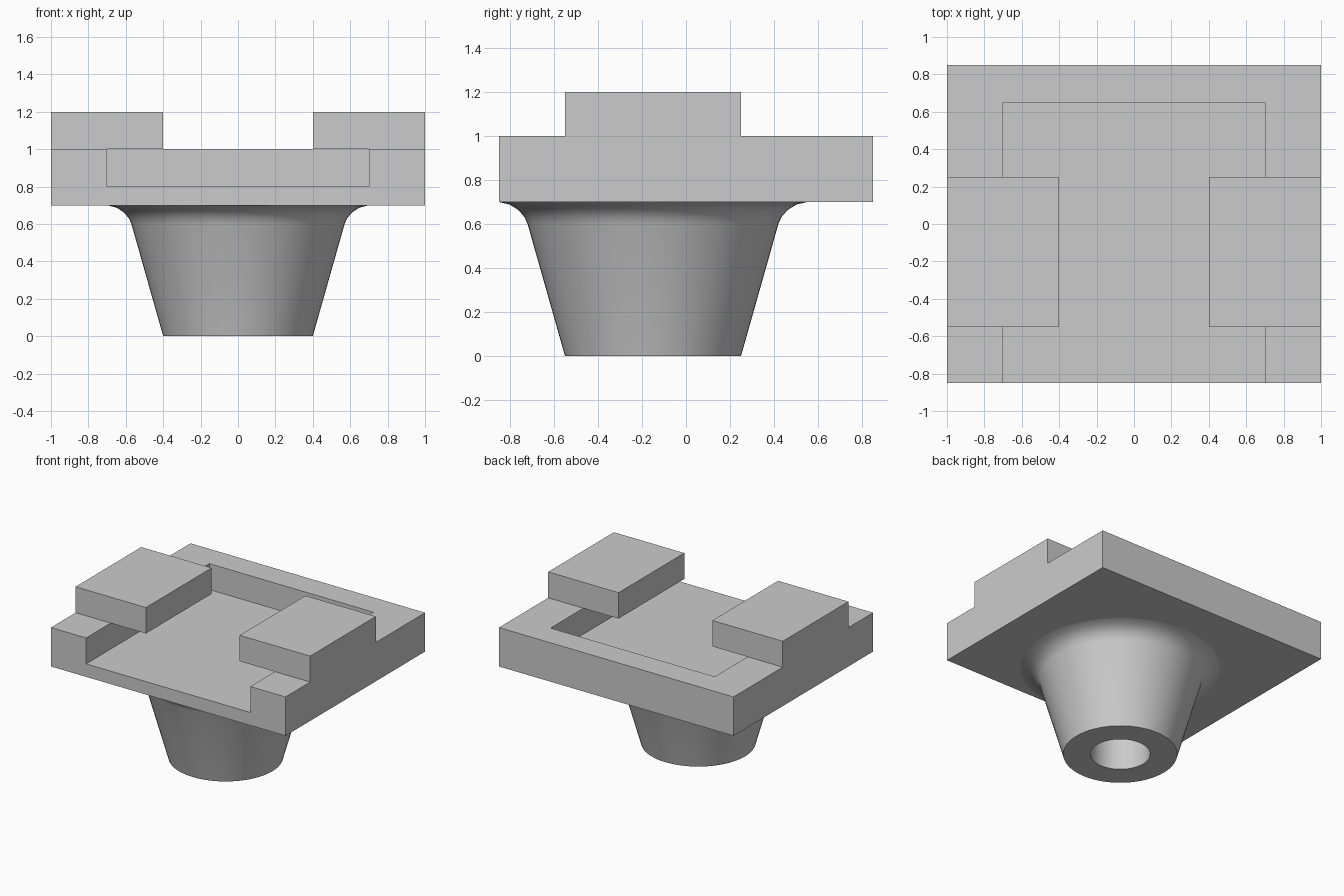
import bpy, bmesh, math

cube = bpy.data.objects.get("Cube")
if cube:
    bpy.data.objects.remove(cube, do_unlink=True)

grey = bpy.data.materials.new("plain_grey")
grey.use_nodes = True
COLOUR = (0.6, 0.6, 0.6, 1)
grey.diffuse_color = COLOUR
grey.node_tree.nodes["Principled BSDF"].inputs["Base Color"].default_value = COLOUR


def add_object(name, bm):
    mesh = bpy.data.meshes.new(name)
    bmesh.ops.recalc_face_normals(bm, faces=bm.faces)
    bm.to_mesh(mesh)
    bm.free()
    mesh.materials.append(grey)
    obj = bpy.data.objects.new(name, mesh)
    bpy.context.collection.objects.link(obj)
    return obj


def box(name, low, high):
    bm = bmesh.new()
    bmesh.ops.create_cube(bm, size=1)
    for v in bm.verts:
        v.co = [h if c > 0 else l for c, l, h in zip(v.co, low, high)]
    return add_object(name, bm)


def combine(target, tool, operation):
    mod = target.modifiers.new(operation.title(), 'BOOLEAN')
    mod.operation = operation
    mod.solver = 'EXACT'
    mod.object = tool
    bpy.context.view_layer.objects.active = target
    bpy.ops.object.modifier_apply(modifier=mod.name)
    bpy.data.objects.remove(tool, do_unlink=True)


# Mounting plate with a slot open to the front
plate = box("mounting_plate", (-1, -0.85, 0.7), (1, 0.85, 1))
slot = box("slot_cutter", (-0.7, -1, 0.8), (0.7, 0.65, 1.3))
combine(plate, slot, 'DIFFERENCE')

# Retaining blocks overhanging the slot on each side
for x_low, x_high in ((-1, -0.4), (0.4, 1)):
    block = box("retaining_block", (x_low, -0.55, 1), (x_high, 0.25, 1.2))
    combine(plate, block, 'UNION')

# Tapered stem with a blind bore and a flared fillet under the plate
profile = [(0, 0.5), (0.21, 0.5), (0.21, 0), (0.4, 0), (0.57, 0.6),
           (0.583, 0.63), (0.61, 0.662), (0.65, 0.688), (0.7, 0.7)]
bm = bmesh.new()
verts = [bm.verts.new((r, 0, z)) for r, z in profile]
edges = [bm.edges.new(pair) for pair in zip(verts, verts[1:])]
bmesh.ops.spin(bm, geom=verts + edges, cent=(0, 0, 0), axis=(0, 0, 1),
               angle=math.tau, steps=64, use_merge=True)
bmesh.ops.remove_doubles(bm, verts=bm.verts, dist=0.0001)
stem = add_object("tapered_stem", bm)
stem.location.y = -0.15

# Make sure the open shell faces outward
mesh = stem.data
wall = max(mesh.polygons, key=lambda p: p.area)
if wall.normal.x * wall.center.x + wall.normal.y * wall.center.y < 0:
    mesh.flip_normals()

bpy.ops.object.select_all(action='DESELECT')
stem.select_set(True)
bpy.context.view_layer.objects.active = stem
bpy.ops.object.shade_smooth_by_angle(angle=math.radians(35))
